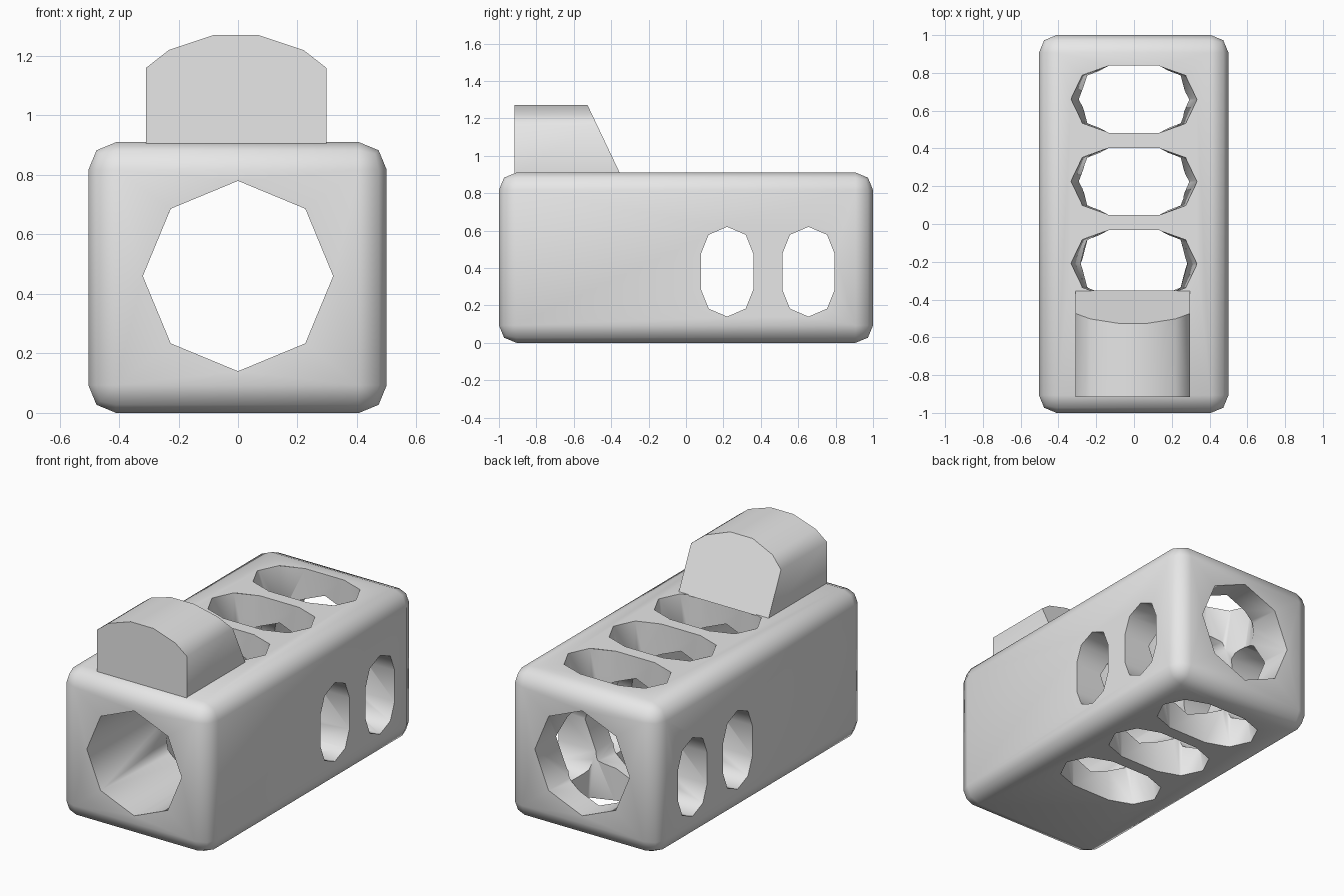
import bpy, bmesh, math
from mathutils import Vector

if "Cube" in bpy.data.objects:
    bpy.data.objects.remove(bpy.data.objects["Cube"])

HEIGHT = 0.91
MID = 0.46

metal = bpy.data.materials.new("plain_grey")
metal.use_nodes = True
GREY = (0.8, 0.8, 0.8, 1)
metal.diffuse_color = GREY
metal.node_tree.nodes["Principled BSDF"].inputs["Base Color"].default_value = GREY


def loft(name, rings):
    """Solid skinned through equal-length rings of points, capped at both ends."""
    bm = bmesh.new()
    loops = [[bm.verts.new(p) for p in ring] for ring in rings]
    n = len(loops[0])
    for a, b in zip(loops, loops[1:]):
        for i in range(n):
            j = (i + 1) % n
            bm.faces.new((a[i], a[j], b[j], b[i]))
    bm.faces.new(loops[0])
    bm.faces.new(loops[-1])
    bmesh.ops.recalc_face_normals(bm, faces=bm.faces)
    mesh = bpy.data.meshes.new(name)
    bm.to_mesh(mesh)
    bm.free()
    mesh.materials.append(metal)
    obj = bpy.data.objects.new(name, mesh)
    bpy.context.collection.objects.link(obj)
    return obj


def slot_outline(straight, end_radius, side_radius):
    """Ten-sided slot: two half octagons joined by straight runs."""
    points = []
    for side in (0, 1):
        for k in range(5):
            a = -math.pi / 2 + side * math.pi + k * math.pi / 4
            shift = straight if side == 0 else -straight
            points.append((shift + end_radius * math.cos(a), side_radius * math.sin(a)))
    return points


def activate(obj):
    bpy.ops.object.select_all(action='DESELECT')
    obj.select_set(True)
    bpy.context.view_layer.objects.active = obj


def finish(obj):
    activate(obj)
    bpy.ops.object.shade_smooth_by_angle(angle=math.radians(58))


def rect(z):
    return [(-0.503, -1, z), (0.5, -1, z), (0.5, 1, z), (-0.503, 1, z)]


# Rounded block
body = loft("body", [rect(0), rect(HEIGHT)])
bevel = body.modifiers.new("rounded_edges", 'BEVEL')
bevel.width = 0.093
bevel.segments = 2

# Octagonal bore from end to end
cutters = [loft("bore_cutter", [
    [(0.32 * math.cos(k * math.pi / 4), y, MID + 0.32 * math.sin(k * math.pi / 4))
     for k in range(8)] for y in (-1.2, 1.2)])]

# Vertical slots, narrowing slightly towards the middle
for y in (0.66, 0.225, -0.21):
    rings = []
    for z, radius in ((-0.05, 0.207), (HEIGHT / 2, 0.137), (HEIGHT + 0.05, 0.207)):
        rings.append([(u, y + v, z) for u, v in slot_outline(0.133, radius, 0.178)])
    cutters.append(loft("vertical_slot_cutter", rings))

# Side slots straight through both walls
for y in (0.655, 0.22):
    cutters.append(loft("side_slot_cutter", [
        [(x, y + v, 0.38 + u) for u, v in slot_outline(0.095, 0.145, 0.14)]
        for x in (-0.7, 0.7)]))

for cutter in cutters:
    cutter.hide_render = True
    cut = body.modifiers.new("cut", 'BOOLEAN')
    cut.operation = 'DIFFERENCE'
    cut.solver = 'EXACT'
    cut.object = cutter
activate(body)
for name in [m.name for m in body.modifiers]:
    bpy.ops.object.modifier_apply(modifier=name)
for cutter in cutters:
    bpy.data.objects.remove(cutter)
finish(body)

# Arched block on top, with a sloping rear face
half = [(0.303, 0.905), (0.303, 1.16), (0.226, 1.22), (0.076, 1.27)]
arch = half + [(-x, z) for x, z in reversed(half)]
front = [(x - 0.006, -0.917, z) for x, z in arch]
back = [(x - 0.006, -0.355 - (z - HEIGHT) * 0.475, z) for x, z in arch]
finish(loft("top_block", [front, back]))
